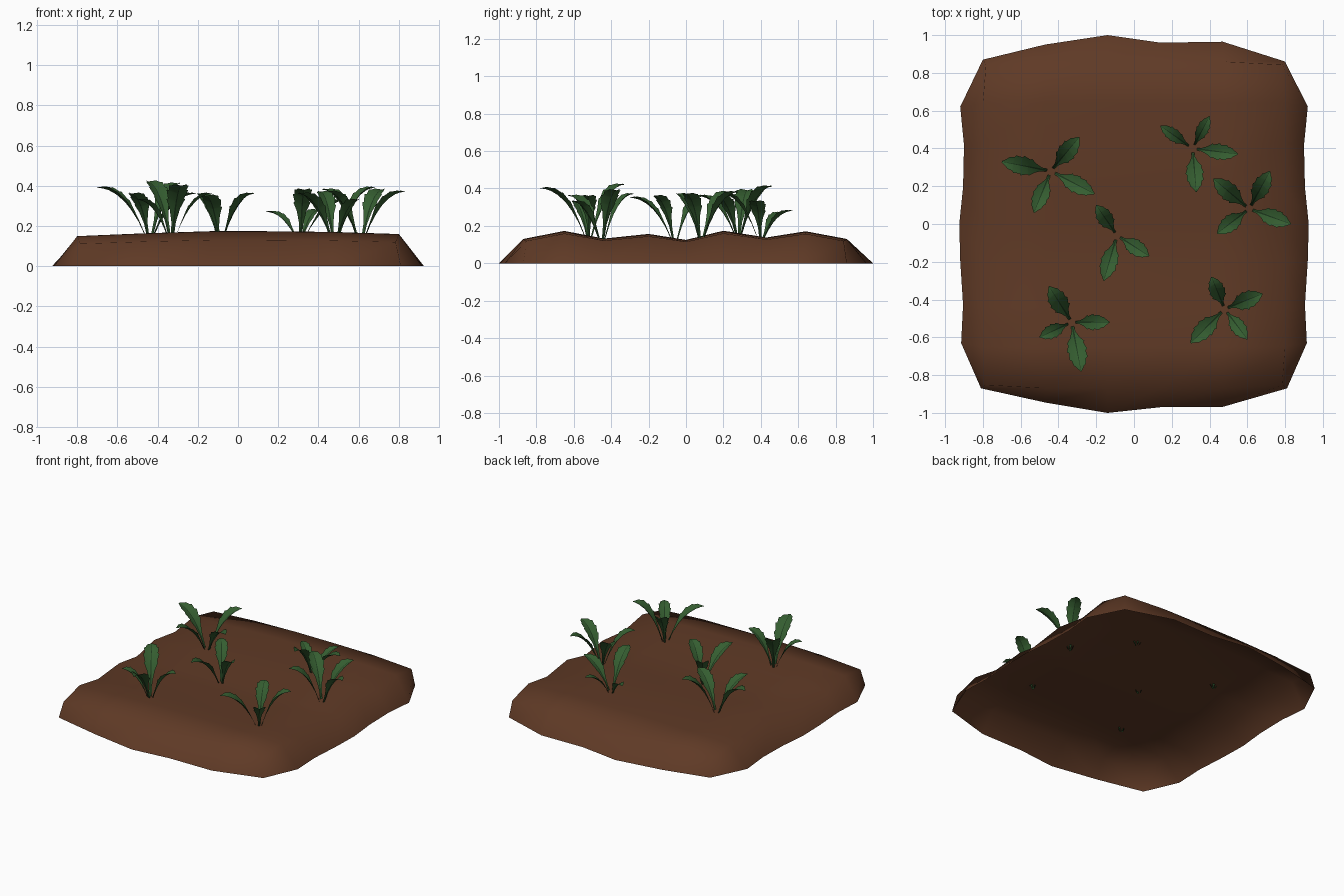
import bpy, bmesh, math
from mathutils import Vector

if "Cube" in bpy.data.objects:
    bpy.data.objects.remove(bpy.data.objects["Cube"])


def material(name, rgb):
    m = bpy.data.materials.new(name)
    m.diffuse_color = (*rgb, 1)
    m.use_nodes = True
    m.node_tree.nodes["Principled BSDF"].inputs["Base Color"].default_value = m.diffuse_color
    return m


SOIL = material("soil brown", (0.115, 0.042, 0.019))
LEAF = material("leaf green", (0.035, 0.11, 0.03))
RIB = material("dark rib green", (0.012, 0.04, 0.012))


def finish(bm, name, mats, angle):
    me = bpy.data.meshes.new(name)
    bm.to_mesh(me)
    bm.free()
    ob = bpy.data.objects.new(name, me)
    bpy.context.collection.objects.link(ob)
    for m in mats:
        me.materials.append(m)
    bpy.ops.object.select_all(action='DESELECT')
    ob.select_set(True)
    bpy.context.view_layer.objects.active = ob
    bpy.ops.object.shade_smooth_by_angle(angle=math.radians(angle))
    return ob


def lerp(pts, v):
    for (a, p), (b, q) in zip(pts, pts[1:]):
        if v <= b:
            return p + (q - p) * max(0, (v - a) / (b - a))
    return pts[-1][1]


# furrow profile across y, and gentle crown along x
ROWS = [(-.87, .13), (-.65, .173), (-.44, .132), (-.2, .157), (0, .125),
        (.2, .174), (.43, .138), (.64, .171), (.86, .13)]
COLS = [(-.8, .86), (-.47, .94), (-.14, 1), (.14, 1), (.47, .98), (.8, .92)]


def soil_z(x, y):
    return lerp(ROWS, y) * lerp(COLS, x)


# soil bed: furrowed top with a sloped skirt, open underneath
bm = bmesh.new()
nr, nc = len(ROWS), len(COLS)
front_y = [-.87, -.945, -1, -.97, -.968, -.87]
back_y = [.87, .95, 1, .96, .965, .86]
side_x = [.81, .915, .905, .92, .925, .905, .9, .92, .8]
top, low = {}, {}
for j, (y, _) in enumerate(ROWS):
    for i, (x, _) in enumerate(COLS):
        corner = j in (0, nr - 1) and i in (0, nc - 1)
        k = .98 if corner else 1
        top[i, j] = bm.verts.new((x * k, y * k, soil_z(x, y)))
        if i in (0, nc - 1) or j in (0, nr - 1):
            gx = math.copysign(side_x[j], x) if i in (0, nc - 1) else x
            gy = front_y[i] if j == 0 else back_y[i] if j == nr - 1 else y * .97
            low[i, j] = bm.verts.new((gx, gy, 0))
for j in range(nr - 1):
    for i in range(nc - 1):
        bm.faces.new((top[i, j], top[i + 1, j], top[i + 1, j + 1], top[i, j + 1]))
ring = ([(i, 0) for i in range(nc)] + [(nc - 1, j) for j in range(1, nr)]
        + [(i, nr - 1) for i in range(nc - 2, -1, -1)] + [(0, j) for j in range(nr - 2, 0, -1)])
for a, b in zip(ring, ring[1:] + ring[:1]):
    bm.faces.new((low[a], low[b], top[b], top[a]))
finish(bm, "soil_bed", [SOIL], 60)

# leaf outline with saw teeth: position along leaf, half width
OUTLINE = [(0, .006), (.2, .011), (.36, .026), (.48, .046), (.50, .040), (.64, .053),
           (.66, .044), (.78, .048), (.80, .038), (.89, .031), (.905, .024), (1, .003)]


def add_leaf(bm, base, tip):
    flat = Vector((tip[0] - base[0], tip[1] - base[1], 0))
    out = flat.normalized()
    side = Vector((-out.y, out.x, 0))
    a = Vector(base) + out * .012 - Vector((0, 0, .025))
    c = Vector(tip)
    rise = c.z - a.z
    ctrl = a + (c - a - Vector((0, 0, rise))) * .42 + Vector((0, 0, rise * .98))
    size = (c - a).length / .37
    prev = None
    for t, w in OUTLINE:
        p = a * (1 - t) ** 2 + ctrl * 2 * t * (1 - t) + c * t * t
        tan = ((ctrl - a) * (1 - t) + (c - ctrl) * t).normalized()
        nor = tan.cross(side)
        w *= size
        r = min(w * .6, .0045 * (1.15 - t))
        row = [bm.verts.new(p + side * s + nor * abs(s) * .4) for s in (-w, -r, r, w)]
        if prev:
            for k in range(3):
                f = bm.faces.new((prev[k + 1], prev[k], row[k], row[k + 1]))
                f.material_index = 1 if k == 1 else 0
        prev = row


# plants: root position and leaf tips
PLANTS = [
    ((-.44, .28), [(-.70, .33, .39), (-.29, .46, .41), (-.21, .16, .36), (-.53, .06, .36)]),
    ((.31, .40), [(.14, .52, .27), (.40, .57, .28), (.55, .37, .33), (.33, .17, .38)]),
    ((.61, .08), [(.42, .24, .38), (.72, .28, .38), (.83, 0, .37), (.44, -.05, .37)]),
    ((-.09, -.06), [(-.20, .10, .36), (.08, -.17, .36), (-.16, -.30, .35)]),
    ((-.33, -.52), [(-.45, -.33, .42), (-.13, -.52, .36), (-.28, -.78, .40), (-.50, -.60, .33)]),
    ((.48, -.45), [(.41, -.28, .37), (.68, -.37, .39), (.60, -.61, .33), (.30, -.63, .36)]),
]
for n, ((x, y), tips) in enumerate(PLANTS, 1):
    bm = bmesh.new()
    for tip in tips:
        add_leaf(bm, (x, y, soil_z(x, y)), tip)
    bmesh.ops.recalc_face_normals(bm, faces=bm.faces)
    finish(bm, f"seedling_{n}", [LEAF, RIB], 35)
